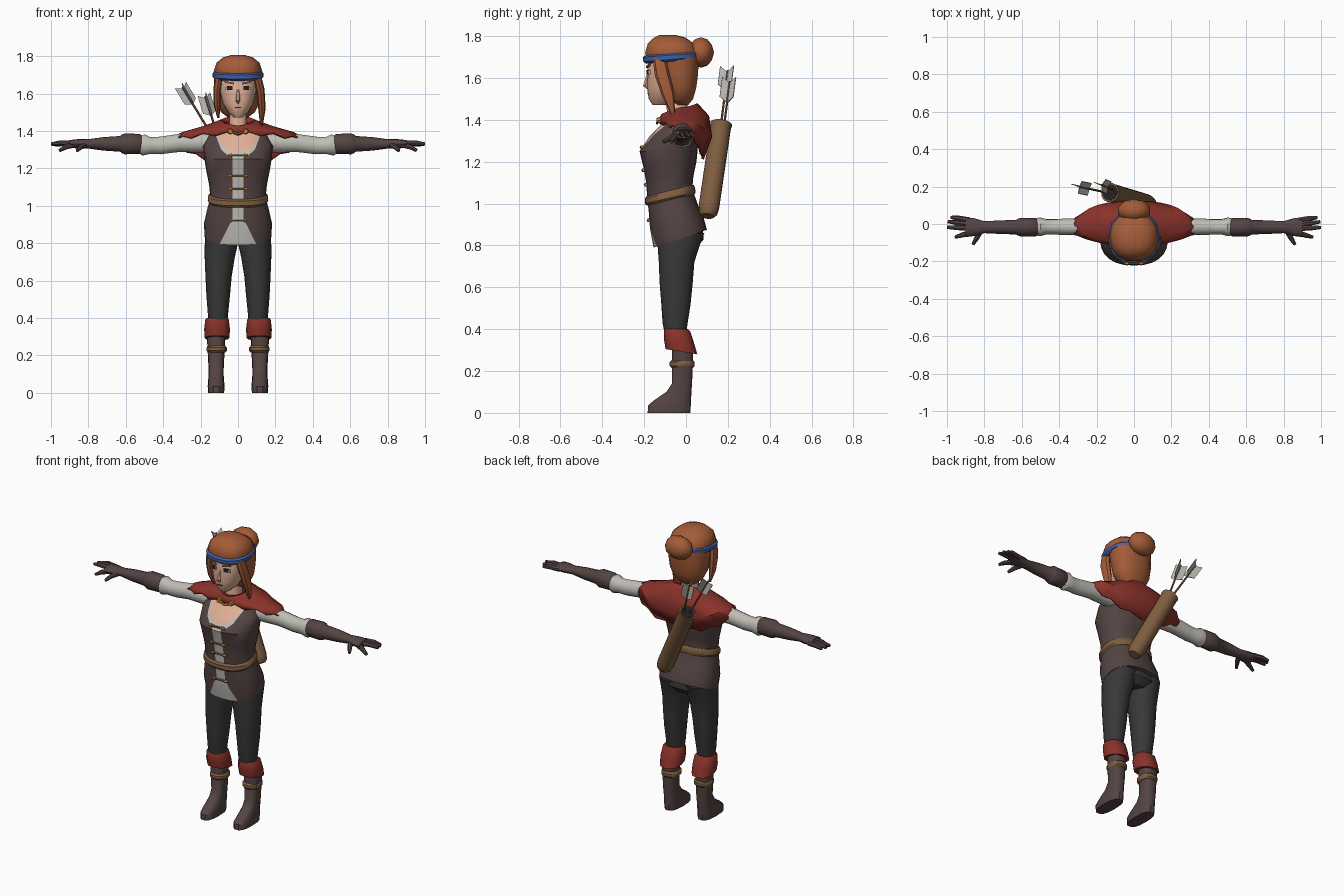
import bpy, bmesh, math
from mathutils import Vector


def material(name, r, g, b):
    m = bpy.data.materials.new(name)
    m.diffuse_color = [*(((c / 255 + 0.055) / 1.055) ** 2.4 for c in (r, g, b)), 1]
    return m


HAIR = material("copper hair", 164, 92, 56)
SKIN = material("skin", 226, 176, 150)
RED = material("red cloth", 138, 50, 42)
BROWN = material("dark brown leather", 84, 68, 67)
BLACK = material("charcoal trousers", 56, 56, 56)
WHITE = material("off white linen", 192, 189, 182)
TAN = material("tan leather", 126, 94, 64)
BLUE = material("blue band", 62, 98, 172)
GOLD = material("gold metal", 190, 132, 55)
DARK = material("dark eyes", 38, 32, 34)


def add(name, bm, *mats):
    bmesh.ops.recalc_face_normals(bm, faces=bm.faces[:])
    me = bpy.data.meshes.new(name)
    bm.to_mesh(me)
    bm.free()
    for m in mats:
        me.materials.append(m)
    ob = bpy.data.objects.new(name, me)
    bpy.context.collection.objects.link(ob)
    return ob


def bridge(rings, caps=True):
    bm = bmesh.new()
    rows = [[bm.verts.new(p) for p in r] for r in rings]
    n = len(rows[0])
    for a, b in zip(rows, rows[1:]):
        for i in range(n):
            bm.faces.new((a[i], a[(i + 1) % n], b[(i + 1) % n], b[i]))
    if caps:
        bm.faces.new(rows[0])
        bm.faces.new(rows[-1])
    return bm


def power(v, p):
    return math.copysign(abs(v) ** p, v)


def loft_bm(rings, n=16, x=0, p=0.85):
    """Upright body: each ring is (z front, z back, y front, y back, half width)."""
    out = []
    for zf, zb, yf, yb, hw in rings:
        row = []
        for i in range(n):
            t = 2 * math.pi * i / n
            s = power(math.sin(t), p)
            row.append((x + hw * power(math.cos(t), p), (yf + yb) / 2 + (yb - yf) / 2 * s,
                        zf + (zb - zf) * (s + 1) / 2))
        out.append(row)
    return bridge(out)


def loft(name, rings, mat, **kw):
    return add(name, loft_bm(rings, **kw), mat)


def tube(name, pts, radii, mat, n=10):
    """Swept tube; a radius is a number or a (side, up) pair."""
    pts = [Vector(p) for p in pts]
    out = []
    for k, (c, r) in enumerate(zip(pts, radii)):
        d = (pts[min(k + 1, len(pts) - 1)] - pts[max(k - 1, 0)]).normalized()
        side = d.cross(Vector((0, 1, 0) if abs(d.z) > 0.7 else (0, 0, 1))).normalized()
        up = side.cross(d)
        ra, rb = r if isinstance(r, tuple) else (r, r)
        out.append([c + side * ra * math.cos(2 * math.pi * i / n) + up * rb * math.sin(2 * math.pi * i / n)
                    for i in range(n)])
    return add(name, bridge(out), mat)


def flat(z, *rest):
    return (z, z, *rest)


# Vest, with shirt placket, shirt tail and neckline cut into its front
bm = loft_bm([(0.79, 0.875, -0.155, 0.10, 0.178), (0.88, 0.93, -0.172, 0.085, 0.182),
              (0.96, 1.0, -0.178, 0.055, 0.165), (1.02, 1.07, -0.185, 0.03, 0.148),
              (1.10, 1.13, -0.19, 0.035, 0.155), (1.18, 1.2, -0.205, 0.05, 0.17),
              flat(1.25, -0.222, 0.055, 0.18), flat(1.32, -0.175, 0.06, 0.187),
              flat(1.38, -0.115, 0.055, 0.155), flat(1.42, -0.09, 0.035, 0.09)], n=24)
NECK = [(0, 1.26, 0), (0.045, 1.26, 0.9), (0.09, 1.30, 2.6)]
cuts = [((s * 0.03, 0, 1), (1, 0, 0)) for s in (1, -1)]
cuts += [((s * 0.03, 0, 0.93), (s, 0, 0.5)) for s in (1, -1)]
cuts += [((s * x, 0, z + d), (-s * m, 0, 1)) for x, z, m in NECK for d in (0, 0.03) for s in (1, -1)]
for co, no in cuts:
    bmesh.ops.bisect_plane(bm, geom=bm.verts[:] + bm.edges[:] + bm.faces[:], plane_co=co, plane_no=no)


def in_neck(ax, z, d):
    return all(z > z0 + d + m * (ax - x0) for x0, z0, m in NECK)


for f in bm.faces:
    c = f.calc_center_median()
    ax = abs(c.x)
    if c.y < -0.04:
        if in_neck(ax, c.z, 0.03):
            f.material_index = 2
        elif in_neck(ax, c.z, 0) or (c.z < 1.3 and ax < 0.03 + max(0, 0.93 - c.z) * 0.5):
            f.material_index = 1
add("vest", bm, BROWN, WHITE, SKIN)

# Belt and lacing
loft("belt", [(0.99, 1.045, -0.188, 0.042, 0.153), (1.0, 1.055, -0.197, 0.046, 0.162),
              (1.025, 1.08, -0.197, 0.042, 0.16), (1.035, 1.09, -0.188, 0.036, 0.152)], TAN, n=24)
for z, y in ((1.27, -0.212), (1.16, -0.204), (1.09, -0.192), (0.92, -0.178)):
    tube("lace", [(-0.04, y, z), (0.04, y, z)], [0.006] * 2, TAN, 6)
    for s in (1, -1):
        tube("lace_stud", [(s * 0.032, y, z), (s * 0.052, y + 0.003, z)], [0.01, 0.008], GOLD, 6)

# Cape: rings (half width, y front, y back, z side, z front, z back)
N = 28
rows = []
levels = [(0.06, -0.095, 0.02, 1.44, 1.43, 1.46), (0.09, -0.115, 0.055, 1.46, 1.43, 1.48),
          (0.19, -0.125, 0.11, 1.425, 1.415, 1.42), (0.295, -0.128, 0.125, 1.395, 1.40, 1.32),
          (0.345, -0.122, 0.085, 1.36, 1.385, 1.22)]
for k, (hw, yf, yb, zs, zf, zb) in enumerate(levels):
    row = []
    for i in range(N):
        t = 2 * math.pi * i / N
        s = math.sin(t)
        z = zs + (zb - zs) * s ** 1.6 if s > 0 else zs + (zf - zs) * -s
        if k == 4:
            z += 0.01 * (-1) ** i
        ys = power(s, 0.8) if s > 0 else s
        row.append((hw * power(math.cos(t), 0.9 if s > 0 else 1.25),
                    (yf + yb) / 2 + (yb - yf) / 2 * ys, z))
    rows.append(row)
cape = add("cape", bridge(rows, False), RED)
mod = cape.modifiers.new("thickness", 'SOLIDIFY')
mod.thickness = 0.012
tube("clasp_bar", [(-0.04, -0.132, 1.395), (0, -0.138, 1.385), (0.04, -0.132, 1.395)], [0.007] * 3, GOLD, 6)
for s in (1, -1):
    tube("clasp_disc", [(s * 0.042, -0.12, 1.398), (s * 0.042, -0.14, 1.398)], [0.016, 0.012], GOLD, 8)

# Neck, head and face
loft("neck", [flat(1.37, -0.105, 0.02, 0.06), flat(1.43, -0.09, 0.01, 0.047), flat(1.53, -0.10, 0.0, 0.045)], SKIN)
loft("head", [flat(1.472, -0.16, -0.07, 0.022), flat(1.50, -0.178, -0.02, 0.055),
              flat(1.55, -0.186, 0.02, 0.083), flat(1.62, -0.186, 0.04, 0.1),
              flat(1.70, -0.18, 0.04, 0.1), flat(1.75, -0.15, 0.02, 0.08)], SKIN, n=20)
tube("nose", [(0, -0.181, 1.62), (0, -0.195, 1.563), (0, -0.182, 1.552)], [0.007, 0.012, 0.008], SKIN, 6)


def plate(name, x, y, z, w, h, mat, tilt=0, turn=0):
    b = bmesh.new()
    bmesh.ops.create_cube(b, size=1)
    for v in b.verts:
        v.co = Vector((v.co.x * w, v.co.y * 0.008, v.co.z * h + v.co.x * tilt))
        v.co = Vector((x + v.co.x, y + v.co.y + v.co.x * turn, z + v.co.z))
    return add(name, b, mat)


plate("mouth", 0, -0.182, 1.525, 0.03, 0.004, DARK)
for s in (1, -1):
    plate("eye_white", s * 0.046, -0.1795, 1.627, 0.042, 0.018, WHITE, 0, s * 0.25)
    plate("eye", s * 0.045, -0.1815, 1.629, 0.03, 0.02, DARK, 0, s * 0.25)
    plate("eyebrow", s * 0.047, -0.181, 1.658, 0.05, 0.01, HAIR, s * 0.01, s * 0.25)

# Hair cap, back hair, bun, side locks and headband
loft("hair_top", [flat(1.675, -0.186, 0.06, 0.113), flat(1.72, -0.198, 0.06, 0.13),
                  flat(1.765, -0.185, 0.04, 0.115), flat(1.793, -0.155, 0.0, 0.08),
                  flat(1.806, -0.125, -0.05, 0.035)], HAIR, n=14)
loft("hair_back", [flat(1.47, -0.05, 0.01, 0.05), flat(1.50, -0.085, 0.035, 0.09),
                   flat(1.55, -0.105, 0.05, 0.115), flat(1.62, -0.12, 0.06, 0.125),
                   flat(1.70, -0.135, 0.062, 0.13)], HAIR, n=14)
bm = bmesh.new()
bmesh.ops.create_icosphere(bm, subdivisions=2, radius=1)
for v in bm.verts:
    v.co = Vector((v.co.x * 0.09, 0.072 + v.co.y * 0.062, 1.722 + v.co.z * 0.073))
add("hair_bun", bm, HAIR)
tube("left_lock", [(0.10, -0.13, 1.70), (0.12, -0.115, 1.62), (0.128, -0.085, 1.52), (0.125, -0.06, 1.42)],
     [(0.022, 0.03), (0.022, 0.035), (0.02, 0.03), (0.006, 0.008)], HAIR, 8)
tube("right_lock", [(-0.10, -0.13, 1.70), (-0.112, -0.12, 1.62), (-0.112, -0.105, 1.54), (-0.105, -0.09, 1.47)],
     [(0.022, 0.03), (0.02, 0.033), (0.018, 0.026), (0.006, 0.008)], HAIR, 8)
loft("headband", [(1.668, 0.0205 + 1.67, -0.19, 0.06, 0.125), (1.678, 1.70, -0.204, 0.066, 0.136),
                  (1.70, 1.718, -0.206, 0.066, 0.137), (1.708, 1.725, -0.196, 0.06, 0.128)], BLUE, n=20)

# Hips
loft("hips", [flat(0.79, -0.10, 0.05, 0.06), flat(0.83, -0.135, 0.085, 0.15),
              flat(0.92, -0.14, 0.075, 0.16)], BLACK, n=20)

for s, side in ((1, "left"), (-1, "right")):
    # Trouser legs and boots
    bm = bridge([[(s * (cx + hw * power(math.cos(a), 0.9)), (yf + yb) / 2 + (yb - yf) / 2 * math.sin(a), z)
                  for a in (2 * math.pi * i / 16 for i in range(16))]
                 for z, cx, yf, yb, hw in ((0.37, 0.107, -0.10, 0.0, 0.05), (0.43, 0.107, -0.112, 0.008, 0.055),
                                           (0.52, 0.106, -0.118, 0.022, 0.063), (0.62, 0.104, -0.126, 0.032, 0.07),
                                           (0.72, 0.098, -0.13, 0.04, 0.08), (0.79, 0.09, -0.135, 0.062, 0.088),
                                           (0.86, 0.088, -0.14, 0.088, 0.086))])
    add(side + "_trouser_leg", bm, BLACK)
    loft(side + "_boot_cuff", [(0.305, 0.28, -0.098, 0.054, 0.066), (0.345, 0.335, -0.104, 0.038, 0.069),
                               flat(0.39, -0.106, 0.02, 0.063), flat(0.40, -0.10, 0.01, 0.056)],
         RED, n=12, x=s * 0.112)
    loft(side + "_boot", [flat(0, -0.185, 0.022, 0.043), flat(0.035, -0.184, 0.025, 0.045),
                          flat(0.06, -0.155, 0.026, 0.043), flat(0.10, -0.095, 0.027, 0.04),
                          flat(0.14, -0.068, 0.03, 0.041), flat(0.31, -0.068, 0.036, 0.05)],
         BROWN, n=14, x=s * 0.117, p=0.75)
    loft(side + "_boot_strap", [flat(0.215, -0.07, 0.035, 0.046), flat(0.225, -0.079, 0.043, 0.054),
                                flat(0.242, -0.079, 0.043, 0.054), flat(0.252, -0.07, 0.035, 0.046)],
         TAN, n=14, x=s * 0.114)

    # Sleeves and gloves
    tube(side + "_sleeve", [(s * x, -0.015, z) for x, z in ((0.12, 1.335), (0.22, 1.337), (0.32, 1.335), (0.42, 1.322),
                                                           (0.47, 1.322), (0.505, 1.325), (0.525, 1.328))],
         [(0.05, 0.05), (0.05, 0.053), (0.045, 0.049), (0.042, 0.048), (0.042, 0.046), (0.05, 0.059), (0.044, 0.048)],
         WHITE, 14)
    tube(side + "_glove", [(s * x, -0.017, 1.331) for x in (0.515, 0.525, 0.605, 0.62, 0.63, 0.72, 0.80, 0.85, 0.90)],
         [(0.042, 0.045), (0.05, 0.053), (0.05, 0.056), (0.045, 0.05), (0.039, 0.042), (0.036, 0.036),
          (0.032, 0.025), (0.047, 0.026), (0.053, 0.02)], BROWN, 12)
    for name, a, b, c in (("little_finger", (0.88, 0.02, 1.33), (0.94, 0.031, 1.332), (0.98, 0.035, 1.325)),
                          ("ring_finger", (0.88, 0.0, 1.332), (0.95, 0.007, 1.335), (0.995, 0.012, 1.328)),
                          ("middle_finger", (0.88, -0.022, 1.332), (0.95, -0.02, 1.336), (1.0, -0.018, 1.33)),
                          ("index_finger", (0.87, -0.045, 1.328), (0.92, -0.06, 1.315), (0.955, -0.07, 1.295)),
                          ("thumb", (0.815, -0.03, 1.325), (0.84, -0.075, 1.315), (0.86, -0.108, 1.295))):
        tube(side + "_" + name, [(s * p[0], p[1], p[2]) for p in (a, b, c)], [0.016, 0.014, 0.009], BROWN, 7)

# Quiver with a dark mouth, and two arrows
bot, top = Vector((0.087, 0.103, 0.94)), Vector((-0.128, 0.168, 1.38))
at = lambda t: bot.lerp(top, t)
tube("quiver", [at(0), at(0.03), at(0.1), at(0.97), at(1), at(1.0001)], [0.03, 0.044, 0.05, 0.05, 0.053, 0.045], TAN, 14)
tube("quiver_mouth", [at(0.99), at(1.006)], [0.044, 0.044], DARK, 14)
for a, b in (((-0.13, 0.165, 1.36), (-0.297, 0.2, 1.635)), ((-0.105, 0.18, 1.36), (-0.175, 0.21, 1.585))):
    a, b = Vector(a), Vector(b)
    tube("arrow_shaft", [a, b], [0.006, 0.006], TAN, 6)
    d = (b - a).normalized()
    u = d.cross(Vector((0, 1, 0))).normalized()
    w = u.cross(d)
    bm = bmesh.new()
    for k in range(3):
        t = 2 * math.pi * k / 3 + 0.3
        o = (u * math.cos(t) + w * math.sin(t)) * 0.04
        e = u * math.sin(t) * -0.002 + w * math.cos(t) * 0.002
        quad = [b - d * 0.11, b - d * 0.085 + o, b + d * 0.015 + o, b - d * 0.01]
        ring = [[bm.verts.new(p + e * g) for p in quad] for g in (1, -1)]
        bm.faces.new(ring[0])
        bm.faces.new(ring[1])
        for i in range(4):
            j = (i + 1) % 4
            bm.faces.new((ring[0][i], ring[0][j], ring[1][j], ring[1][i]))
    add("arrow_feathers", bm, WHITE)

# Smooth shading with crisp edges
for ob in bpy.context.collection.objects:
    ob.select_set(True)
    bpy.context.view_layer.objects.active = ob
bpy.ops.object.shade_smooth_by_angle(angle=math.radians(38))
